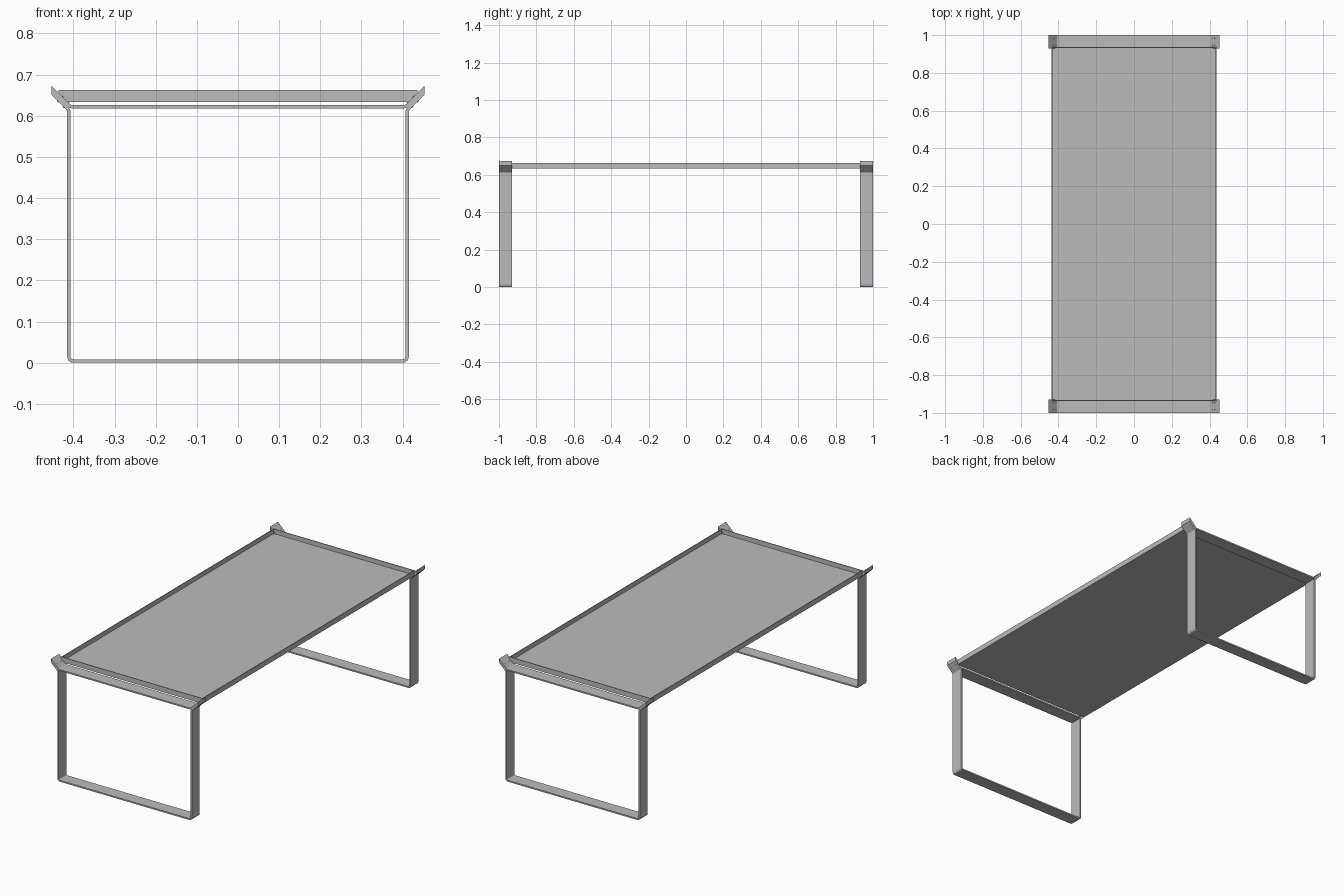
import bpy, bmesh, math
from mathutils import Vector

cube = bpy.data.objects.get("Cube")
if cube:
    bpy.data.objects.remove(cube, do_unlink=True)

GREY = (0.5, 0.5, 0.5, 1)
metal = bpy.data.materials.new("grey_metal")
metal.use_nodes = True
metal.diffuse_color = GREY
metal.node_tree.nodes["Principled BSDF"].inputs["Base Color"].default_value = GREY

THICK = 0.008    # flat bar thickness
WIDTH = 0.07     # flat bar width
END_Y = 0.965    # centre of each end frame


def finish(bm, name):
    bmesh.ops.recalc_face_normals(bm, faces=bm.faces)
    mesh = bpy.data.meshes.new(name)
    bm.to_mesh(mesh)
    bm.free()
    mesh.materials.append(metal)
    obj = bpy.data.objects.new(name, mesh)
    bpy.context.collection.objects.link(obj)
    return obj


def rounded(points, radii, steps=4):
    """Replace each inner corner of a path with a small curve."""
    pts = [Vector(p) for p in points]
    path = [pts[0]]
    for a, b, c, r in zip(pts, pts[1:], pts[2:], radii):
        start = b + (a - b).normalized() * r
        end = b + (c - b).normalized() * r
        for i in range(steps + 1):
            t = i / steps
            path.append(start * (1 - t) ** 2 + b * 2 * t * (1 - t) + end * t * t)
    return path + [pts[-1]]


def bent_bar(name, path, y):
    """Flat bar following an x-z path, with upright cut ends."""
    half = THICK / 2
    sides = ([], [])
    for i, p in enumerate(path):
        before = (p - path[max(i - 1, 0)]).normalized()
        after = (path[min(i + 1, len(path) - 1)] - p).normalized()
        if i in (0, len(path) - 1):
            d = after if i == 0 else before
            off = Vector((0, half / d.x))
        else:
            d = (before + after).normalized()
            off = Vector((-d.y, d.x)) * half / d.dot(after)
        sides[0].append(p + off)
        sides[1].append(p - off)
    bm = bmesh.new()
    rings = []
    for upper, lower in zip(*sides):
        rings.append([bm.verts.new((q.x, y + s * WIDTH / 2, q.y))
                      for q, s in ((upper, -1), (upper, 1), (lower, 1), (lower, -1))])
    for a, b in zip(rings, rings[1:]):
        for k in range(4):
            bm.faces.new((a[k], a[(k + 1) % 4], b[(k + 1) % 4], b[k]))
    bm.faces.new(rings[0])
    bm.faces.new(rings[-1])
    return finish(bm, name)


def mirrored(half_path):
    return [(-x, z) for x, z in half_path] + [(x, z) for x, z in reversed(half_path)]


# Half profiles from the flared tip towards the middle
leg_path = rounded(mirrored([(0.453, 0.656), (0.411, 0.614), (0.411, 0.004)]),
                   [0.006, 0.012, 0.012, 0.006])
bar_path = rounded(mirrored([(0.453, 0.667), (0.408, 0.622)]), [0.006, 0.006])


def rivets(name, y):
    """Four small rivet heads on each flared joint."""
    bm = bmesh.new()
    for side in (-1, 1):
        for x in (0.418, 0.432):
            for dy in (-0.018, 0.018):
                made = bmesh.ops.create_cone(bm, cap_ends=True, segments=10,
                                             radius1=0.003, radius2=0.003, depth=0.019)
                for v in made["verts"]:
                    a = v.co.copy()
                    c = s = math.sqrt(0.5)
                    px, pz = a.x * c - a.z * s, a.x * s + a.z * c
                    v.co = (side * (x + px), y + dy + a.y, x + 0.2087 + pz)
    finish(bm, name)


# End frames
for label, y in (("front", -END_Y), ("back", END_Y)):
    bent_bar(label + "_leg_frame", leg_path, y)
    bent_bar(label + "_crossbar", bar_path, y)
    rivets(label + "_rivets", y)

# Shallow open tray forming the tabletop
bm = bmesh.new()
bmesh.ops.create_cube(bm, size=1)
for v in bm.verts:
    v.co = (v.co.x * 0.872, v.co.y * 1.872, 0.6485 + v.co.z * 0.029)
bmesh.ops.recalc_face_normals(bm, faces=bm.faces)
top = [f for f in bm.faces if f.normal.z > 0.5]
bmesh.ops.delete(bm, geom=top, context="FACES_ONLY")
mesh = bpy.data.meshes.new("tabletop_tray")
bm.to_mesh(mesh)
bm.free()
mesh.materials.append(metal)
tray = bpy.data.objects.new("tabletop_tray", mesh)
bpy.context.collection.objects.link(tray)
shell = tray.modifiers.new("sheet", "SOLIDIFY")
shell.thickness = 0.004
shell.offset = -1
shell.use_even_offset = True
